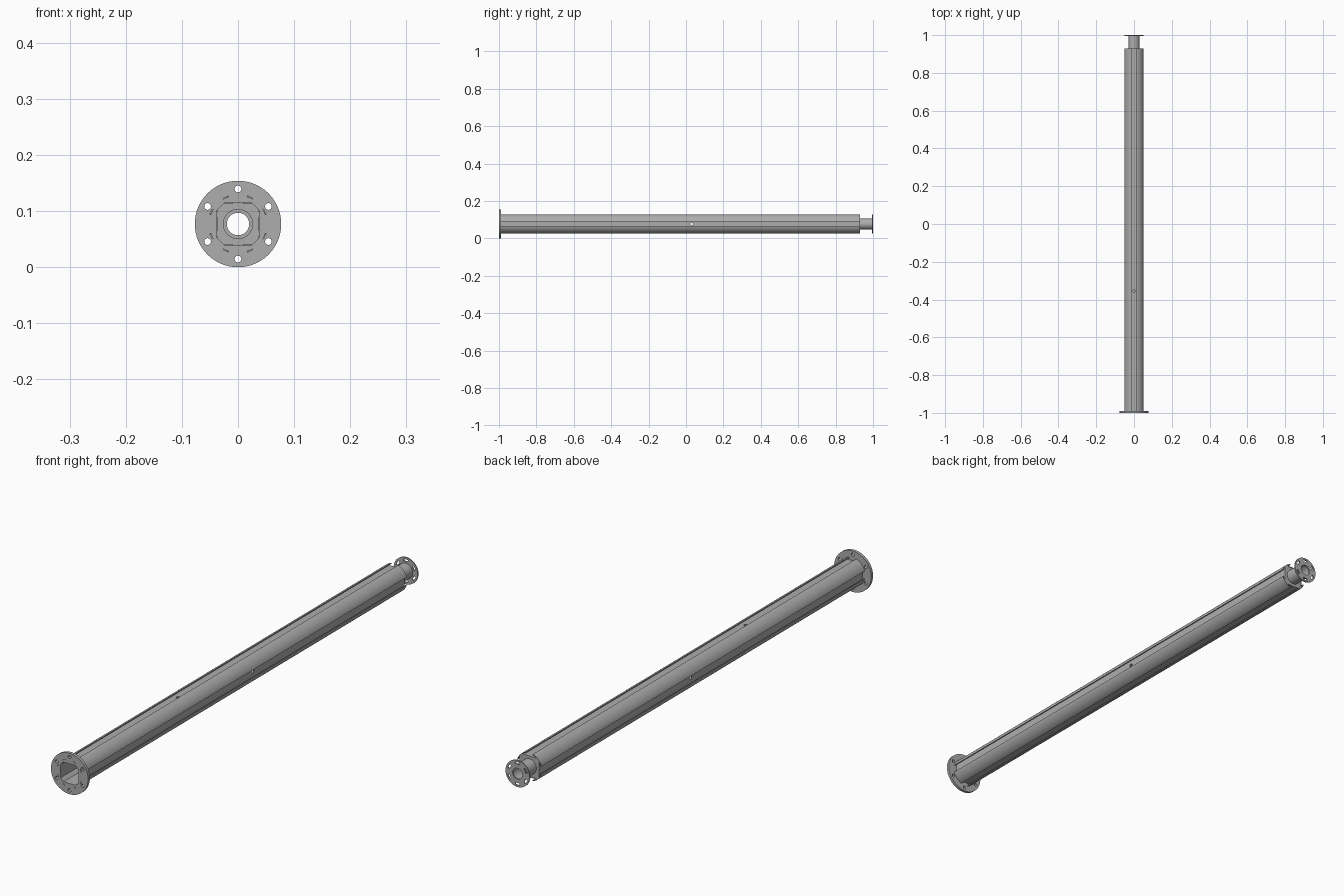
import bpy, bmesh
from math import sin, cos, pi, radians
from mathutils import Matrix

cube = bpy.data.objects.get("Cube")
if cube:
    bpy.data.objects.remove(cube, do_unlink=True)

AXIS_Z = 0.077

metal = bpy.data.materials.new("grey metal")
metal.use_nodes = True
GREY = (0.42, 0.42, 0.42, 1)
metal.diffuse_color = GREY
metal.node_tree.nodes["Principled BSDF"].inputs["Base Color"].default_value = GREY


def arc(r, a0, a1, n):
    """Points on an arc about the axis, angles in degrees."""
    angles = [radians(a0 + (a1 - a0) * i / n) for i in range(n + 1)]
    return [(r * cos(a), r * sin(a)) for a in angles]


def circle(r, n=64, cx=0, cy=0):
    return [(cx + r * cos(2 * pi * i / n), cy + r * sin(2 * pi * i / n)) for i in range(n)]


def bolt_circle(count, radius, hole, start):
    angles = [radians(start + 360 * i / count) for i in range(count)]
    return [circle(hole, 20, radius * cos(a), radius * sin(a)) for a in angles]


def arc_slot(r0, r1, mid, half):
    return arc(r0, mid - half, mid + half, 8) + arc(r1, mid + half, mid - half, 8)


def four_fold(points):
    """Repeat a quadrant of a profile around the axis."""
    out = []
    for k in range(4):
        c, s = round(cos(k * pi / 2)), round(sin(k * pi / 2))
        out += [(c * x - s * y, s * x + c * y) for x, y in points]
    return out


def extrude(name, loops, y0, y1):
    """Extrude an outline with holes along the y axis."""
    curve = bpy.data.curves.new(name, "CURVE")
    curve.dimensions = "2D"
    curve.fill_mode = "BOTH"
    curve.extrude = (y1 - y0) / 2
    for loop in loops:
        spline = curve.splines.new("POLY")
        spline.points.add(len(loop) - 1)
        for p, (x, y) in zip(spline.points, loop):
            p.co = (x, y, 0, 1)
        spline.use_cyclic_u = True
    temp = bpy.data.objects.new(name + "_outline", curve)
    bpy.context.collection.objects.link(temp)
    bpy.context.view_layer.update()
    mesh = bpy.data.meshes.new_from_object(temp.evaluated_get(bpy.context.evaluated_depsgraph_get()))
    bpy.data.objects.remove(temp, do_unlink=True)
    bm = bmesh.new()
    bm.from_mesh(mesh)
    bmesh.ops.remove_doubles(bm, verts=bm.verts, dist=0.00002)
    bm.transform(Matrix.Translation((0, (y0 + y1) / 2, AXIS_Z)) @ Matrix.Rotation(pi / 2, 4, "X"))
    bmesh.ops.recalc_face_normals(bm, faces=bm.faces)
    bm.to_mesh(mesh)
    bm.free()
    mesh.materials.clear()
    mesh.materials.append(metal)
    obj = bpy.data.objects.new(name, mesh)
    bpy.context.collection.objects.link(obj)
    bpy.ops.object.select_all(action="DESELECT")
    obj.select_set(True)
    bpy.context.view_layer.objects.active = obj
    bpy.ops.object.shade_smooth_by_angle(angle=radians(30))
    return obj


def drill(target, name, location, rotation, depth):
    bpy.ops.mesh.primitive_cylinder_add(vertices=20, radius=0.007, depth=depth,
                                        location=location, rotation=rotation)
    cutter = bpy.context.object
    cutter.name = name
    cutter.hide_render = True
    cutter.hide_viewport = True
    cutter.display_type = "WIRE"
    mod = target.modifiers.new(name, "BOOLEAN")
    mod.object = cutter
    mod.operation = "DIFFERENCE"
    mod.solver = "EXACT"


# Slotted tube: eight-sided core carrying four curved outer shells on webs
core = four_fold([(0.037, -0.025), (0.037, 0.025)])
quadrant = ([(0.040, 0), (0.040, 0.026)]
            + arc(0.0495, 37, 16, 8)
            + arc(0.0525, 16, 74, 20)
            + arc(0.0495, 74, 53, 8)
            + [(0.026, 0.040)])
body = extrude("slotted_tube", [four_fold(quadrant), core], -0.989, 0.93)
drill(body, "side_hole_cutter", (0, 0.03, AXIS_Z), (0, pi / 2, 0), 0.2)
drill(body, "top_hole_cutter", (0, -0.355, AXIS_Z + 0.04), (0, 0, 0), 0.04)

# Front mounting flange with bolt holes and narrow slits over the shells
slits = [arc_slot(0.0515, 0.0528, 90 * k + 45 + off, 6)
         for k in range(4) for off in (-20, 20)]
extrude("front_flange", [circle(0.077, 96), core] + bolt_circle(6, 0.0625, 0.006, 30) + slits,
        -1.0, -0.989)

# End plug, spigot pipe and slotted rear flange
plug = four_fold([(0.0369, -0.0249), (0.0369, 0.0249)])
extrude("end_plug", [plug, circle(0.0262)], 0.918, 0.929)
extrude("spigot_pipe", [circle(0.029), circle(0.026)], 0.918, 0.996)
rear_slots = [arc_slot(0.035, 0.043, 60 * k + 30, 13) for k in range(6)]
extrude("rear_flange", [circle(0.05), circle(0.02)] + rear_slots, 0.995, 1.0)
